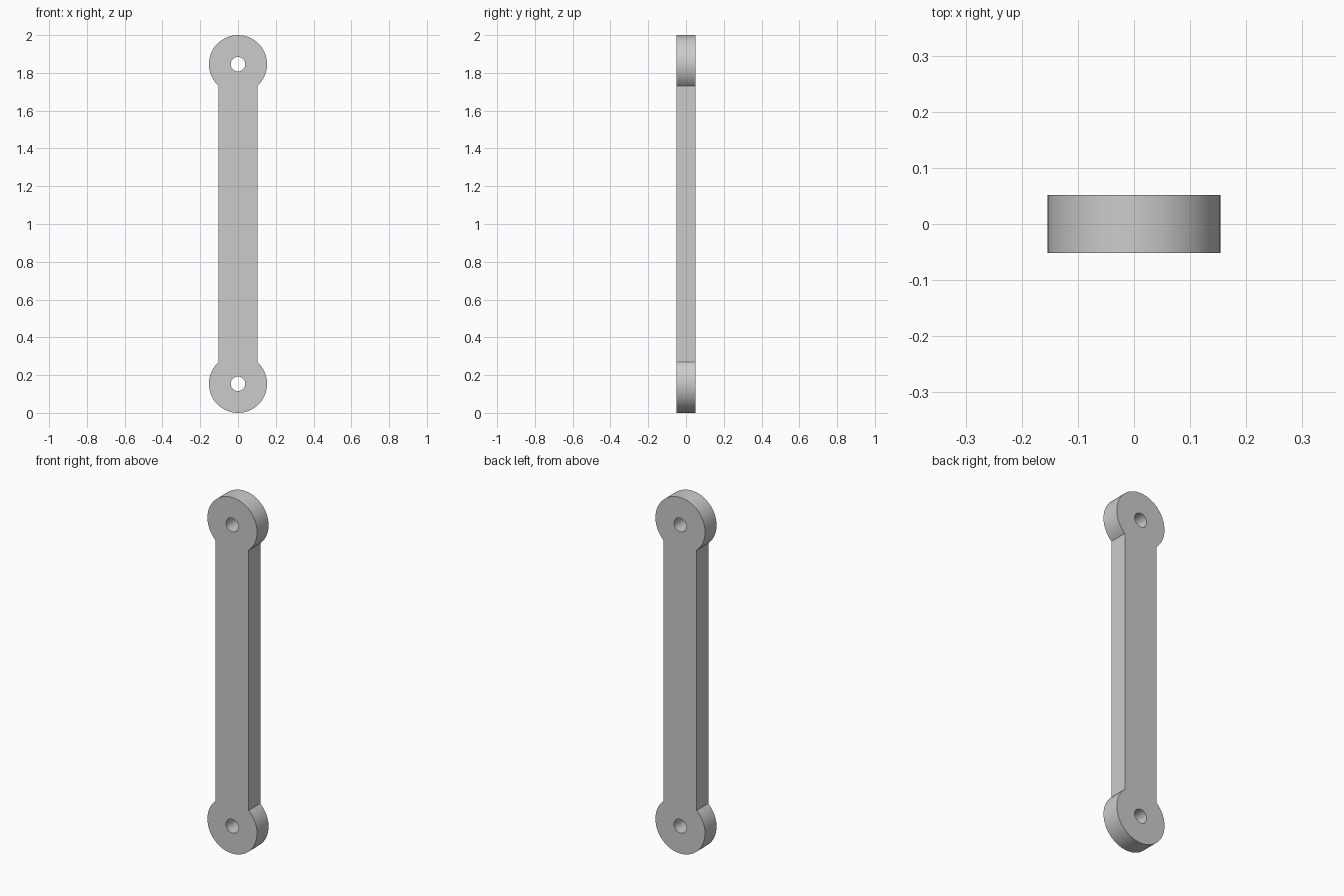
import bpy, bmesh
from math import asin, cos, sin, pi

if "Cube" in bpy.data.objects:
    bpy.data.objects.remove(bpy.data.objects["Cube"])

R = 0.154        # end disc radius
W = 0.1026       # half width of the bar
T = 0.0513       # half thickness
HOLE = 0.0385    # pin hole radius
LOW, HIGH = R, 2 - R   # hole centres


def arc(cz, r, start, end, n):
    return [(r * cos(start + (end - start) * i / n),
             cz + r * sin(start + (end - start) * i / n)) for i in range(n + 1)]


def add_loop(bm, points):
    verts = [bm.verts.new((x, -T, z)) for x, z in points]
    return [bm.edges.new((verts[i - 1], verts[i])) for i in range(len(verts))]


bm = bmesh.new()

# Outline: rounded eyes joined by the straight bar
a = pi / 2 - asin(W / R)   # angle where the bar meets each disc
outline = arc(HIGH, R, -a, pi + a, 72) + arc(LOW, R, pi - a, 2 * pi + a, 72)
edges = add_loop(bm, outline)

# Pin holes
for cz in (LOW, HIGH):
    edges += add_loop(bm, arc(cz, HOLE, 0, 2 * pi, 48)[:-1])

# Fill the profile and extrude it to full thickness
bmesh.ops.triangle_fill(bm, edges=edges, use_beauty=True, use_dissolve=False,
                        normal=(0, -1, 0))
ret = bmesh.ops.extrude_face_region(bm, geom=bm.faces[:], use_keep_orig=True)
new_verts = [g for g in ret["geom"] if isinstance(g, bmesh.types.BMVert)]
bmesh.ops.translate(bm, verts=new_verts, vec=(0, 2 * T, 0))
bmesh.ops.recalc_face_normals(bm, faces=bm.faces[:])

mesh = bpy.data.meshes.new("link_bar")
bm.to_mesh(mesh)
bm.free()
link_bar = bpy.data.objects.new("link_bar", mesh)
bpy.context.collection.objects.link(link_bar)

# Smooth round walls, sharp rims
bpy.context.view_layer.objects.active = link_bar
link_bar.select_set(True)
bpy.ops.object.shade_smooth_by_angle(angle=pi / 6)
